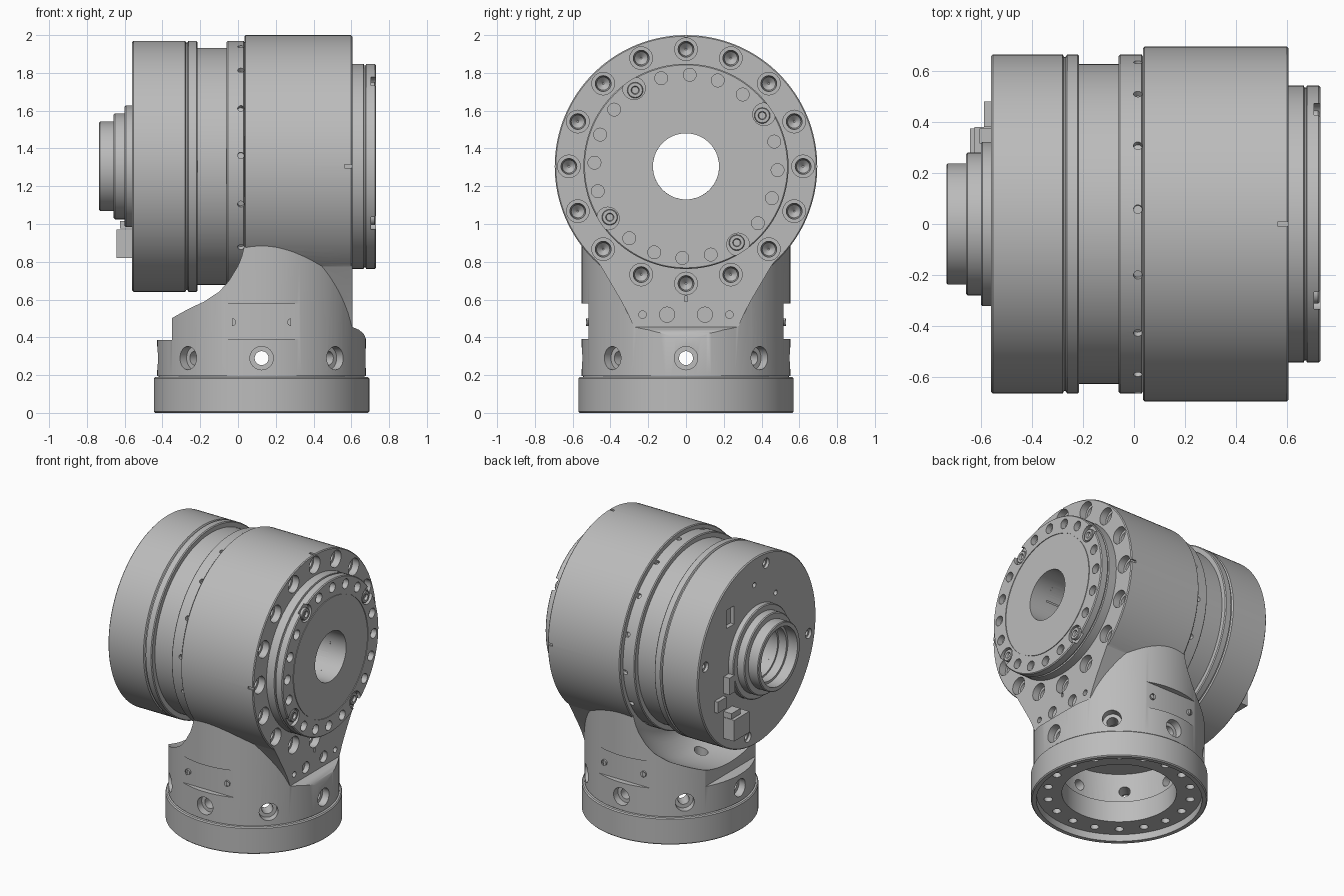
import bpy, bmesh, math
from mathutils import Matrix, Vector

if bpy.data.objects.get("Cube"):
    bpy.data.objects.remove(bpy.data.objects["Cube"])

grey = bpy.data.materials.new("machined grey")
grey.use_nodes = True
grey.diffuse_color = (0.5, 0.5, 0.5, 1)
grey.node_tree.nodes["Principled BSDF"].inputs["Base Color"].default_value = (0.5, 0.5, 0.5, 1)

AXIS = 1.305   # height of the horizontal axis
COL = 0.125    # x of the vertical axis
BORE = 0.175


def frame(origin, direction):
    """Local z runs along direction from origin."""
    turn = Vector(direction).to_track_quat("Z", "Y").to_matrix().to_4x4()
    return Matrix.Translation(origin) @ turn


ACROSS = frame((0, 0, AXIS), (1, 0, 0))
UPRIGHT = Matrix.Translation((COL, 0, 0))


def lathe(bm, profile, matrix, seg=96):
    """Revolve a closed (along, radius) profile about local z."""
    rings = []
    for h, r in profile:
        if r == 0:
            rings.append([bm.verts.new(matrix @ Vector((0, 0, h)))] * seg)
        else:
            rings.append([bm.verts.new(matrix @ Vector((r * math.cos(t), r * math.sin(t), h)))
                          for t in (math.tau * i / seg for i in range(seg))])
    for a, b in zip(rings, rings[1:] + rings[:1]):
        for i in range(seg):
            j = (i + 1) % seg
            face = list(dict.fromkeys((a[i], a[j], b[j], b[i])))
            if len(face) > 2:
                bm.faces.new(face)


def rod(bm, origin, direction, steps, seg=24):
    """Solid stepped cylinder; steps are (along, radius)."""
    lathe(bm, [(steps[0][0], 0)] + steps + [(steps[-1][0], 0)], frame(origin, direction), seg)


def box(bm, center, size, matrix=Matrix()):
    m = matrix @ Matrix.Translation(center) @ Matrix.Diagonal((*size, 1))
    bmesh.ops.create_cube(bm, size=1, matrix=m)


def prism(bm, points, offset):
    """Extrude a polygon of 3D points by offset."""
    f = bm.faces.new([bm.verts.new(p) for p in points])
    top = bmesh.ops.extrude_face_region(bm, geom=[f])["geom"]
    bmesh.ops.translate(bm, vec=offset, verts=[v for v in top if isinstance(v, bmesh.types.BMVert)])


def make(name, build):
    bm = bmesh.new()
    build(bm)
    bmesh.ops.recalc_face_normals(bm, faces=bm.faces)
    mesh = bpy.data.meshes.new(name)
    bm.to_mesh(mesh)
    bm.free()
    mesh.materials.append(grey)
    ob = bpy.data.objects.new(name, mesh)
    bpy.context.collection.objects.link(ob)
    return ob


def combine(ob, operation, build):
    tool = make("tool", build)
    mod = ob.modifiers.new("bool", "BOOLEAN")
    mod.operation, mod.object, mod.solver = operation, tool, "EXACT"
    bpy.context.view_layer.objects.active = ob
    bpy.ops.object.modifier_apply(modifier=mod.name)
    bpy.data.objects.remove(tool)


def finish(ob):
    bpy.ops.object.select_all(action="DESELECT")
    ob.select_set(True)
    bpy.context.view_layer.objects.active = ob
    bpy.ops.object.shade_smooth_by_angle(angle=math.radians(30))


def ring(count, start=0):
    """Unit (cos, sin) pairs around a circle, angles in degrees."""
    for k in range(count):
        t = math.radians(start) + math.tau * k / count
        yield math.cos(t), math.sin(t)


# Main body: column trimmed by its side outline, saddle cut, then drum
outline = [(-.6, .19), (.8, .19), (.8, .385), (.68, .385), (.665, .42), (.64, .44),
           (.605, .455), (.605, 1.2), (-.35, 1.2), (-.35, .385), (-.6, .385)]
body = make("main_body", lambda bm: prism(bm, [(x, -1, z) for x, z in outline], (0, 2, 0)))
combine(body, "INTERSECT", lambda bm: rod(bm, (COL, 0, 0), (0, 0, 1), [(.195, .5525), (1.1, .5525)], 128))
saddle = [(-.8, 0), (-.8, .852), (-.18, .852), (-.1, .834), (-.05, .803), (0, .753),
          (.02, .722), (.035, .685), (.035, 0)]
combine(body, "DIFFERENCE", lambda bm: lathe(bm, saddle, ACROSS, 128))


def drum(bm):
    e = .006
    rod(bm, (0, 0, AXIS), (1, 0, 0), [(.035, .695 - e), (.035 + e, .695), (.605 - e, .695), (.605, .695 - e)], 128)


combine(body, "UNION", drum)

# Flared web between drum and column on the flange side
half = [(.53, .9), (.45, .775), (.4, .69), (.35, .605), (.31, .53), (.279, .46)]
web = [(.25, y, z) for y, z in half] + [(.25, -y, z) for y, z in reversed(half)]
combine(body, "UNION", lambda bm: prism(bm, web, (.355, 0, 0)))


def body_cuts(bm):
    lathe(bm, [(.1, 0), (.1, .4), (.42, .4), (.42, 0)], UPRIGHT, 64)
    rod(bm, (0, 0, AXIS), (1, 0, 0), [(-.05, BORE), (.7, BORE)], 64)
    for c, s in ring(16):
        rod(bm, (.605, .62 * c, AXIS + .62 * s), (-1, 0, 0),
            [(-.02, .06), (.05, .06), (.05, .042), (.12, .035), (.15, .005)])
    for c, s in ring(4):
        turn = ACROSS @ Matrix.Rotation(math.atan2(s, c), 4, "Z")
        box(bm, (.70, 0, .59), (.03, .018, .05), turn)
    for y, r in ((.1, .04), (.23, .02)):
        for side in (-1, 1):
            rod(bm, (.62, side * y, .52), (-1, 0, 0), [(0, r), (.05, r)])
    for side in (-1, 1):
        box(bm, (COL, side * .615, .485), (.6, .2, .19))
        for x in (-.03, .28):
            rod(bm, (x, side * .53, .48), (0, -side, 0), [(0, .02), (.06, .02)], 16)


combine(body, "DIFFERENCE", body_cuts)


def column_holes(bm):
    for c, s in ring(8):
        rod(bm, (COL + .6 * c, .6 * s, .29), (-c, -s, 0),
            [(0, .062), (.1, .062), (.1, .037), (.26, .037)])
    rod(bm, (-.12, 0, .38), (0, 0, 1), [(0, .045), (.2, .045)])


combine(body, "DIFFERENCE", column_holes)
finish(body)

# Base ring with recessed bolt face underneath
base = make("base_ring", lambda bm: lathe(bm, [
    (0, .535), (0, .563), (.007, .57), (.183, .57), (.19, .563), (.19, .545), (.2, .545),
    (.2, .37), (.05, .37), (.05, .535)], UPRIGHT, 128))


def base_holes(bm):
    for c, s in ring(18, 10):
        rod(bm, (COL + .465 * c, .465 * s, .03), (0, 0, 1), [(0, .028), (.08, .028)], 20)


combine(base, "DIFFERENCE", base_holes)
finish(base)

# Output flange
flange = make("output_flange", lambda bm: lathe(bm, [
    (.605, BORE), (.605, .543), (.665, .543), (.668, .534), (.675, .534), (.678, .543),
    (.724, .543), (.73, .537), (.73, .422), (.725, .422), (.725, .416), (.73, .416), (.73, BORE)],
    ACROSS, 128))
spots = list(enumerate(ring(20, 87.7)))


def flange_cuts(bm):
    for k, (c, s) in spots:
        if k % 5 == 2:
            rod(bm, (.75, .497 * c, AXIS + .497 * s), (-1, 0, 0), [(0, .06), (.045, .06)])
        else:
            rod(bm, (.75, .485 * c, AXIS + .485 * s), (-1, 0, 0), [(0, .034), (.06, .034)])


combine(flange, "DIFFERENCE", flange_cuts)
finish(flange)


def flange_screws(bm):
    for k, (c, s) in spots:
        if k % 5 == 2:
            lathe(bm, [(.7, 0), (.7, .042), (.722, .042), (.726, .038), (.726, .022), (.71, .018), (.71, 0)],
                  frame((0, .485 * c, AXIS + .485 * s), (1, 0, 0)), 24)


finish(make("flange_screws", flange_screws))

# Rear housing with stepped, grooved outline
rear = make("rear_housing", lambda bm: lathe(bm, [
    (-.56, BORE), (-.56, .658), (-.553, .665), (-.28, .665), (-.274, .655), (-.268, .655),
    (-.262, .665), (-.221, .665), (-.215, .659), (-.215, .628), (-.06, .628), (-.06, .659),
    (-.054, .665), (.03, .665), (.035, .655), (.035, BORE)], ACROSS, 128))


def rear_cuts(bm):
    for c, s in ring(4, 10):
        rod(bm, (-.57, -.59 * s, AXIS + .59 * c), (1, 0, 0), [(0, .035), (.03, .035), (.03, .02), (.05, .02)])
    for y, z in ((.03, .475), (-.21, .33)):
        rod(bm, (-.57, y, AXIS + z), (1, 0, 0), [(0, .018), (.04, .018)], 16)
    box(bm, (-.56, .3, 1.655), (.06, .085, .13))
    for c, s in ring(16, 85):
        rod(bm, (.015, .68 * c, AXIS + .68 * s), (0, -c, -s), [(0, .017), (.04, .017)], 16)


combine(rear, "DIFFERENCE", rear_cuts)
finish(rear)

# Stepped hub on the rear
finish(make("rear_hub", lambda bm: lathe(bm, [
    (-.56, BORE), (-.56, .322), (-.594, .322), (-.6, .316), (-.6, .28), (-.652, .28), (-.658, .274),
    (-.658, .237), (-.73, .237), (-.735, .231), (-.735, .205), (-.66, .205), (-.66, .188),
    (-.6, .188), (-.6, BORE)], ACROSS, 96)))


# Rear connectors
def connectors(bm):
    box(bm, (-.6, .29, .895), (.085, .17, .15))
    box(bm, (-.59, .33, .995), (.07, .1, .04))
    box(bm, (-.57, .43, 1.085), (.035, .1, .08))
    box(bm, (-.58, .345, 1.2), (.05, .06, .12))


finish(make("rear_connectors", connectors))
